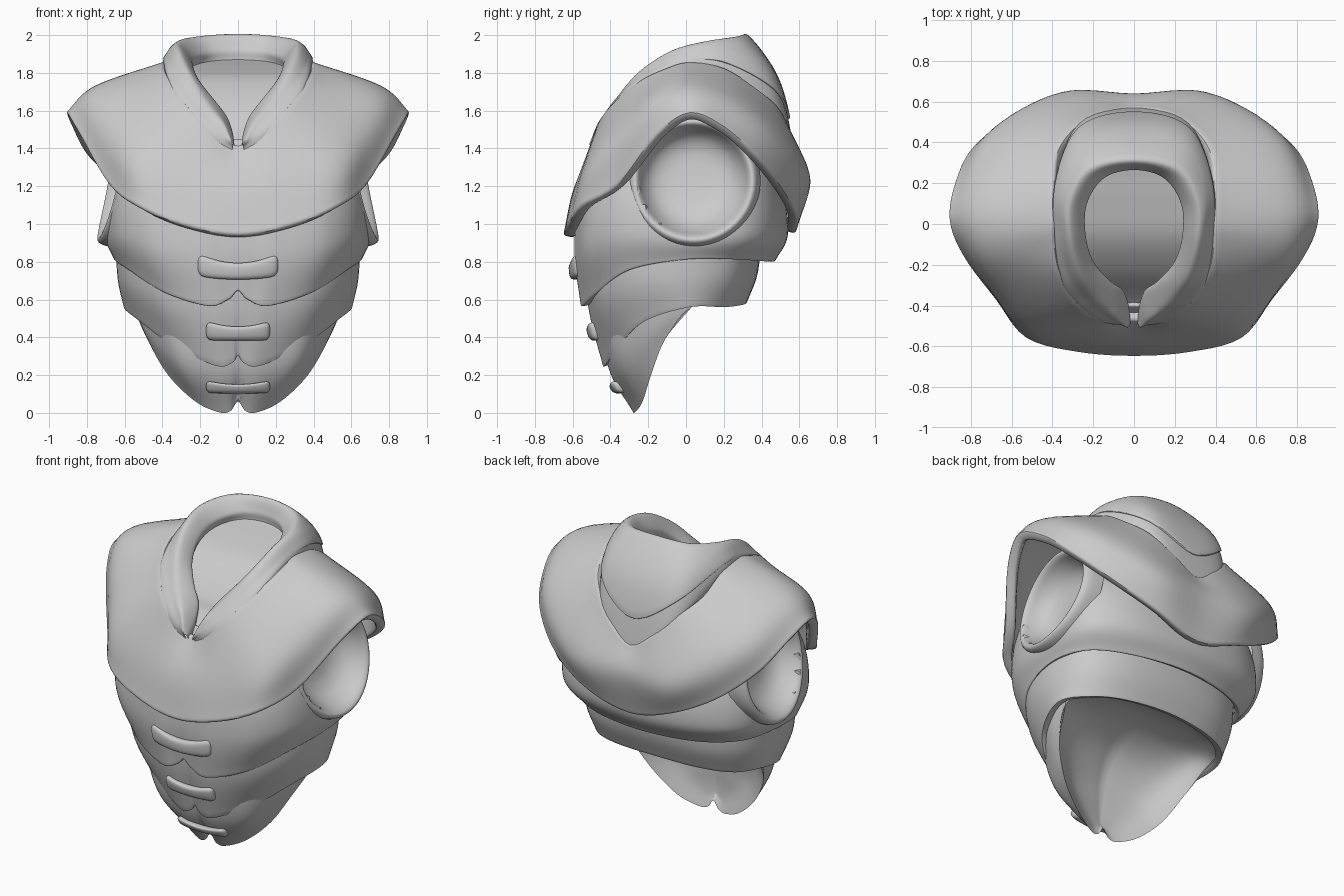
import bpy, bmesh, math
from mathutils import Vector

cube = bpy.data.objects.get("Cube")
if cube:
    bpy.data.objects.remove(cube)

STEEL = (0.6, 0.6, 0.6, 1.0)
steel = bpy.data.materials.new("plain grey steel")
steel.use_nodes = True
steel.diffuse_color = STEEL
for node in steel.node_tree.nodes:
    if node.type == 'BSDF_PRINCIPLED':
        node.inputs["Base Color"].default_value = STEEL


def spline(points, steps, mirrored):
    """Smooth curve through the points; ends on the centre plane stay level."""
    def beyond(end, inner):
        if mirrored and abs(end.x) < 1e-4:
            return Vector((-inner.x, inner.y, inner.z))
        return 2 * end - inner
    pts = [Vector(p) for p in points]
    pts = [beyond(pts[0], pts[1])] + pts + [beyond(pts[-1], pts[-2])]
    curve = []
    for a, b, c, d in zip(pts, pts[1:], pts[2:], pts[3:]):
        for k in range(steps):
            t = k / steps
            curve.append(b + (c - a) * (t / 2) + (2 * a - 5 * b + 4 * c - d) * (t * t / 2)
                         + (3 * b - a - 3 * c + d) * (t ** 3 / 2))
    curve.append(pts[-2])
    return curve


def loft(rows, across=6, down=8):
    """Dense columns of points from a few rows, listed from top to bottom."""
    dense = [spline(row, across, True) for row in rows]
    return [spline(column, down, False) for column in zip(*dense)]


def sheet(name, grid, thickness=0.0, mirror=True, closed=False, hole=None):
    """Turn a grid of points into a smooth, mirrored, optionally thick plate."""
    bm = bmesh.new()
    verts = [[bm.verts.new(p) for p in column] for column in grid]
    for left, right in zip(verts, verts[1:]):
        for j in range(len(left) - 1):
            bm.faces.new((left[j], left[j + 1], right[j + 1], right[j]))
    if hole:
        gone = [f for f in bm.faces if hole(f.calc_center_median())]
        bmesh.ops.delete(bm, geom=gone, context='FACES')
    bmesh.ops.remove_doubles(bm, verts=bm.verts, dist=0.0005)
    if closed:
        bmesh.ops.recalc_face_normals(bm, faces=bm.faces)
    mesh = bpy.data.meshes.new(name)
    bm.to_mesh(mesh)
    bm.free()
    mesh.materials.append(steel)
    obj = bpy.data.objects.new(name, mesh)
    bpy.context.collection.objects.link(obj)
    if mirror:
        obj.modifiers.new("mirror", 'MIRROR')
    if thickness:
        solid = obj.modifiers.new("thickness", 'SOLIDIFY')
        solid.thickness = thickness
        solid.offset = -1
        bevel = obj.modifiers.new("soft edge", 'BEVEL')
        bevel.width = 0.015
        bevel.segments = 2
        bevel.limit_method = 'ANGLE'
        bevel.angle_limit = math.radians(60)
    bpy.ops.object.select_all(action='DESELECT')
    obj.select_set(True)
    bpy.context.view_layer.objects.active = obj
    bpy.ops.object.convert(target='MESH')
    bpy.ops.object.shade_smooth_by_angle(angle=math.radians(45))


def reshaped(row, sx=1, sy=1, z=None, dz=0):
    return [(p[0] * sx, p[1] * sy, (p[2] if z is None else z) + dz) for p in row]


# Shoulder mantle: collar line, bulge and lower edge, from front to back
mantle = [
    [(0, -.47, 1.42), (.15, -.47, 1.52), (.27, -.4, 1.63), (.36, -.25, 1.76), (.39, -.1, 1.83),
     (.39, .02, 1.86), (.39, .2, 1.83), (.37, .36, 1.73), (.28, .48, 1.63), (.15, .55, 1.5), (0, .57, 1.4)],
    [(0, -.59, 1.2), (.26, -.57, 1.24), (.5, -.515, 1.33), (.65, -.34, 1.5), (.74, -.16, 1.67),
     (.76, .02, 1.73), (.75, .22, 1.67), (.69, .42, 1.53), (.52, .57, 1.38), (.3, .655, 1.25), (0, .64, 1.22)],
    [(0, -.65, .94), (.28, -.63, .99), (.53, -.56, 1.09), (.68, -.37, 1.2), (.84, -.16, 1.47),
     (.91, .02, 1.59), (.88, .21, 1.51), (.79, .38, 1.35), (.58, .52, 1.17), (.3, .59, 1.03), (0, .58, .95)],
]
sheet("shoulder_mantle", loft(mantle, 5, 10), thickness=0.06)

# Collar: inner lip, rolled top, outer wall and base, split at the front
lip = [(.018, -.49, 1.41), (.03, -.4, 1.49), (.06, -.33, 1.57), (.12, -.285, 1.65), (.2, -.19, 1.75),
       (.24, -.06, 1.84), (.235, .1, 1.89), (.15, .23, 1.92), (0, .27, 1.93)]
rim = [(.03, -.505, 1.43), (.07, -.46, 1.53), (.12, -.41, 1.6), (.18, -.35, 1.68), (.26, -.24, 1.81),
       (.31, -.07, 1.92), (.31, .12, 1.97), (.22, .28, 1.99), (0, .33, 2)]
wall = [(.03, -.51, 1.42), (.1, -.475, 1.51), (.16, -.44, 1.57), (.23, -.38, 1.65), (.32, -.26, 1.77),
        (.37, -.06, 1.87), (.37, .17, 1.9), (.26, .42, 1.82), (0, .49, 1.75)]
base = [(.03, -.49, 1.4), (.12, -.49, 1.46), (.2, -.46, 1.53), (.28, -.4, 1.61), (.36, -.27, 1.73),
        (.39, -.05, 1.83), (.39, .2, 1.82), (.27, .49, 1.62), (0, .57, 1.39)]
throat = reshaped(lip, 1.04, .99, dz=-.06)
hem = reshaped(base, .97, .97, dz=-.08)
collar = loft([throat, lip, rim, wall, base, hem])
sheet("collar", collar)
sheet("neck_floor", loft([reshaped(throat, sx=0), throat], down=3))

# Raised plate that swells out of the back of the collar
plate = []
for i, column in enumerate(collar[30:]):
    swell = [1 + 0.03 * min(1, k / 6, i / 8) - 0.008 for k in range(13)]
    plate.append([(p.x * s, p.y * s, p.z) for p, s in zip(column[16:29], swell)])
sheet("collar_back_plate", plate, thickness=0.02)

# Chest plate with an arm opening on each side
ARM_Y, ARM_Z = 0.04, 1.23


def in_arm_opening(p):
    return p.x > 0.4 and math.hypot(p.y - ARM_Y, p.z - ARM_Z) < 0.3


belt = [(0, -.59, .9), (.08, -.59, .88), (.22, -.585, .87), (.47, -.52, .9), (.64, -.33, .95),
        (.7, 0, .94), (.66, .32, .95), (.42, .49, .95), (0, .54, .95)]
chest_edge = [(0, -.56, .645), (.05, -.555, .6), (.16, -.55, .565), (.39, -.47, .635), (.58, -.3, .755),
              (.655, 0, .81), (.59, .26, .81), (.36, .41, .8), (0, .47, .8)]
chest = [reshaped(belt, .72, .68, z=1.45), reshaped(belt, .95, .93, z=1.22), belt, chest_edge]
sheet("chest_plate", loft(chest, 8, 12), thickness=0.04, hole=in_arm_opening)

# Flared arm sockets, closed inside
socket = []
for k in range(49):
    angle = math.tau * k / 48
    column = []
    for x, r in ((.5, 0), (.51, .14), (.55, .22), (.61, .265), (.665, .29),
                 (.685, .31), (.675, .33), (.64, .345), (.57, .355)):
        dy, dz = r * math.cos(angle), r * math.sin(angle)
        column.append((x - .25 * dy * dy + .08 * dy - .18 * dz, ARM_Y + dy, ARM_Z + dz))
    socket.append(spline(column, 3, False))
sheet("arm_sockets", socket[::-1])

# Waist plate
waist_mid = [(0, -.515, .56), (.04, -.515, .55), (.16, -.505, .54), (.41, -.445, .6), (.58, -.26, .67),
             (.635, .01, .7), (.55, .23, .71), (.34, .34, .71), (0, .375, .72)]
waist_edge = [(0, -.44, .305), (.03, -.44, .265), (.12, -.43, .25), (.345, -.355, .355), (.52, -.22, .485),
              (.605, .02, .56), (.5, .2, .56), (.3, .29, .57), (0, .32, .58)]
waist_top = reshaped(waist_mid, 1.02, 1.06, z=.87)
sheet("waist_plate", loft([waist_top, waist_mid, waist_edge]), thickness=0.04)

# Belly plate hanging at the front
belly_edge = [(0, -.28, .06), (.04, -.28, .01), (.1, -.27, .003), (.225, -.23, .06), (.37, -.185, .2),
              (.48, -.11, .39), (.55, .03, .56)]
belly = [
    [(0, -.46, .6), (.06, -.46, .6), (.16, -.45, .6), (.37, -.41, .6), (.48, -.29, .62),
     (.55, -.13, .64), (.565, .06, .66)],
    [(0, -.41, .25), (.05, -.41, .24), (.14, -.405, .24), (.31, -.365, .27), (.42, -.275, .36),
     (.51, -.14, .47), (.555, .04, .6)],
    belly_edge,
]
sheet("belly_plate", loft(belly))

# Hollow underside: a bowl from the belly edge round to the back of the waist
brim = belly_edge + [(.5, .19, .58), (.3, .28, .59), (0, .31, .6)]
spine = [(0, -.28, .06), (0, -.3, .08), (0, -.31, .12), (0, -.31, .22), (0, -.29, .4),
         (0, -.2, .55), (0, -.06, .63), (0, .1, .66), (0, .23, .64), (0, .31, .6)]
bowl = [tuple(Vector(b).lerp(Vector(s), .65)) for b, s in zip(brim, spine)]
bowl = [(b[0] * .7, p[1], p[2]) for b, p in zip(brim, bowl)]
sheet("underside", loft([brim, bowl, spine]))


# Clasps: curved bars with taller, raised, rounded ends
def clasp(name, y, z, half_width, half_height, lift, lean):
    grid = []
    for s in range(-16, 17):
        f = math.sin(s / 16 * math.pi / 2)
        size = (1 - abs(f) ** 16) ** .5
        ring = []
        for k in range(25):
            c, d = math.cos(math.tau * k / 24), math.sin(math.tau * k / 24)
            up = math.copysign(abs(d) ** .7, d) * half_height * size * (1 + .4 * f * f)
            out = math.copysign(abs(c) ** .7, c) * .028 * size
            x = f * half_width
            ring.append((x, y + .5 * x * x + out - lean * up, z + up + lift * f * f))
        grid.append(ring)
    sheet(name, grid, mirror=False, closed=True)


clasp("upper_clasp", -.592, .75, .215, .044, .035, .1)
clasp("middle_clasp", -.495, .42, .17, .037, .016, .3)
clasp("lower_clasp", -.372, .127, .17, .024, .012, .6)
